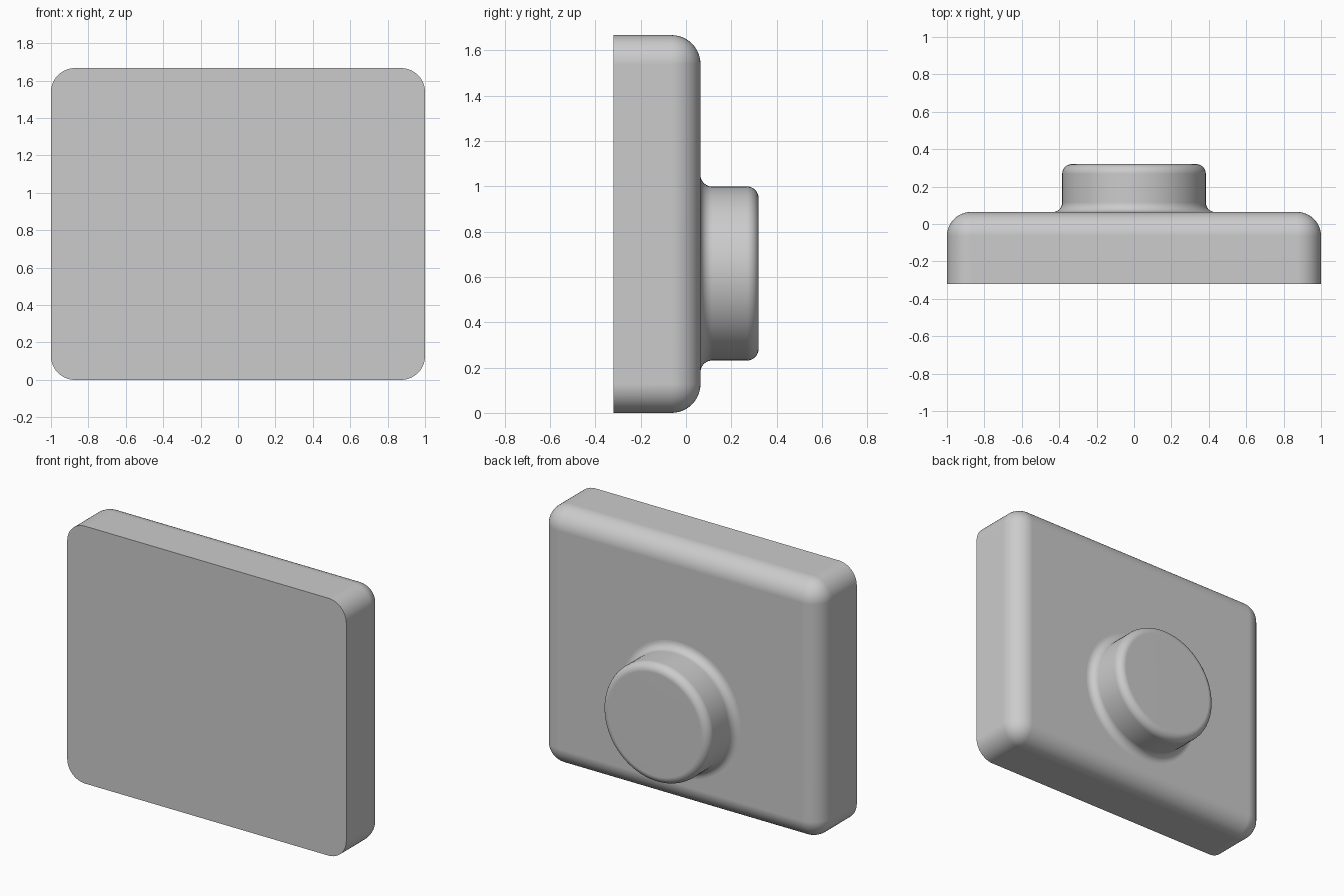
import bpy, bmesh
from math import sin, cos, pi
from mathutils import Vector, Matrix

cube = bpy.data.objects.get("Cube")
if cube:
    bpy.data.objects.remove(cube, do_unlink=True)

FRONT, FACE, TIP = -0.32, 0.064, 0.32   # depths along y
HEIGHT, ROUND = 1.667, 0.128
KNOB_Z, KNOB_R, FILLET = 0.615, 0.384, 0.051

grey = bpy.data.materials.new("plain_grey")
grey.use_nodes = True
grey.diffuse_color = (0.6, 0.6, 0.6, 1)
grey.node_tree.nodes["Principled BSDF"].inputs["Base Color"].default_value = (0.6, 0.6, 0.6, 1)


def finish(bm, name):
    bmesh.ops.recalc_face_normals(bm, faces=bm.faces)
    mesh = bpy.data.meshes.new(name)
    bm.to_mesh(mesh)
    bm.free()
    obj = bpy.data.objects.new(name, mesh)
    bpy.context.collection.objects.link(obj)
    mesh.materials.append(grey)
    bpy.ops.object.select_all(action='DESELECT')
    obj.select_set(True)
    bpy.context.view_layer.objects.active = obj
    bpy.ops.object.shade_smooth_by_angle(angle=pi / 6)
    normals = obj.modifiers.new("flat_face_normals", 'WEIGHTED_NORMAL')
    normals.keep_sharp = True
    return obj


# Plate: box with every edge rounded except those around the flat front
bm = bmesh.new()
bmesh.ops.create_cube(bm, size=1)
bmesh.ops.scale(bm, vec=(2, FACE - FRONT, HEIGHT), verts=bm.verts)
bmesh.ops.translate(bm, vec=(0, (FACE + FRONT) / 2, HEIGHT / 2), verts=bm.verts)
rounded = [e for e in bm.edges if any(v.co.y > 0 for v in e.verts)]
bmesh.ops.bevel(bm, geom=rounded, offset=ROUND, offset_type='OFFSET',
                segments=12, profile=0.5, affect='EDGES', clamp_overlap=True)
finish(bm, "plate")

# Knob: turned profile with a hollow fillet at the foot and a rounded rim
STEPS = 8
angles = [i * pi / 2 / STEPS for i in range(STEPS + 1)]
foot = [(KNOB_R + FILLET * (1 - sin(a)), FACE + FILLET * (1 - cos(a))) for a in angles]
rim = [(KNOB_R - FILLET * (1 - cos(a)), TIP - FILLET * (1 - sin(a))) for a in angles]
profile = foot + rim + [(0, TIP)]

bm = bmesh.new()
verts = [bm.verts.new((r, y, KNOB_Z)) for r, y in profile]
edges = [bm.edges.new(pair) for pair in zip(verts, verts[1:])]
bmesh.ops.spin(bm, geom=verts + edges, cent=(0, 0, KNOB_Z), axis=(0, 1, 0),
               angle=2 * pi, steps=96, use_merge=False)
bmesh.ops.remove_doubles(bm, verts=bm.verts, dist=0.0005)
# Make sure the open shell faces outward
bm.normal_update()
knob = finish(bm, "knob")
cap = max(knob.data.polygons, key=lambda p: p.center.y)
if cap.normal.y < 0:
    knob.data.flip_normals()
